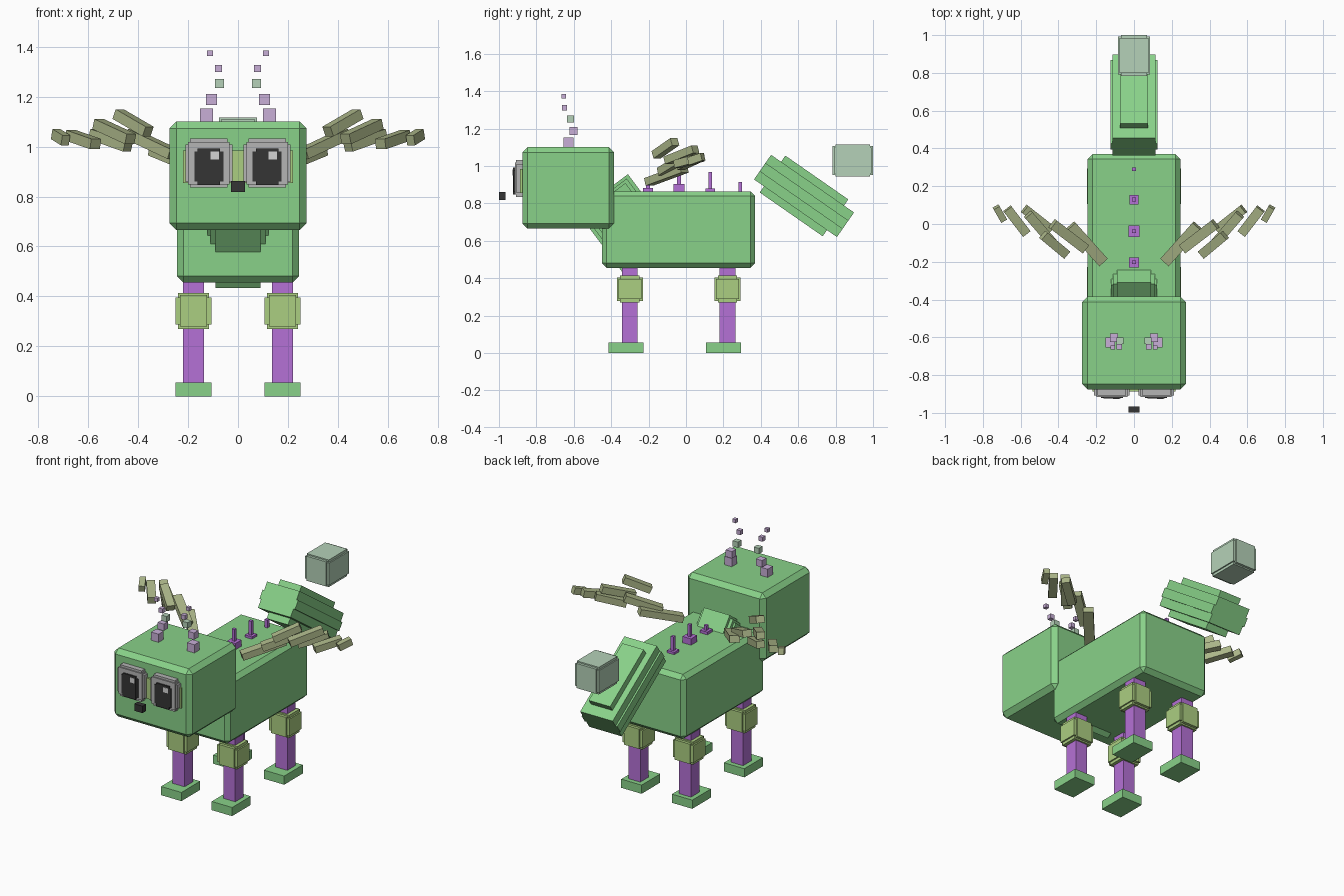
import bpy
from math import atan2
from mathutils import Vector, Matrix

cube = bpy.data.objects.get("Cube")
if cube:
    bpy.data.objects.remove(cube, do_unlink=True)


def material(name, rgb):
    m = bpy.data.materials.new(name)
    m.use_nodes = True
    m.diffuse_color = (*rgb, 1)
    m.node_tree.nodes["Principled BSDF"].inputs["Base Color"].default_value = (*rgb, 1)
    return m


GREEN = material("leaf green", (.25, .64, .25))
PURPLE = material("purple", (.46, .165, .67))
LIME = material("lime", (.41, .62, .22))
OLIVE = material("olive", (.41, .47, .25))
LILAC = material("lilac", (.58, .43, .68))
PALE = material("pale green", (.46, .64, .48))
GREY = material("grey", (.46, .46, .46))
BLACK = material("black", (.035, .035, .035))
GLINT = material("light grey", (.66, .66, .66))


def box(name, mat, center, size, rot=None, chamfer=0):
    """Box of a given size, optionally rotated and chamfered."""
    bpy.ops.mesh.primitive_cube_add(size=1)
    ob = bpy.context.object
    ob.name = name
    ob.data.transform(Matrix.Diagonal((*size, 1)))
    m = rot.to_4x4() if rot else Matrix()
    m.translation = Vector(center)
    ob.matrix_world = m
    ob.data.materials.append(mat)
    if chamfer:
        b = ob.modifiers.new("chamfer", "BEVEL")
        b.width, b.segments = chamfer, 1
    return ob


def stepped(name, mat, center, size, step):
    """Three crossed boxes, each reaching full size along one axis."""
    for axis in range(3):
        s = [d - 2 * step for d in size]
        s[axis] = size[axis]
        s[(axis + 1) % 3] += step
        box(name + "_" + "xyz"[axis], mat, center, s)


def bar(name, mat, start, end, width, thick):
    """Box running from start to end, its flat side facing up."""
    a, b = Vector(start), Vector(end)
    y = (b - a).normalized()
    x = y.cross(Vector((0, 0, 1))).normalized()
    rot = Matrix((x, y, x.cross(y))).transposed()
    return box(name, mat, (a + b) / 2, (width, (b - a).length, thick), rot)


def pitch(dy, dz):
    return Matrix.Rotation(atan2(dz, dy), 3, "X")


# Head and body
box("head", GREEN, (0, -.63, .883), (.55, .49, .435), chamfer=.028)
box("body", GREEN, (0, -.04, .66), (.49, .82, .41), chamfer=.026)

# Slanted neck between them
for width, depth, length in ((.18, .338, .4), (.22, .30, .37), (.245, .26, .34)):
    box("neck", GREEN, (-0, -.326, .695), (width, length, depth), pitch(.6, -.8))

# Layered tail, with a block floating over its end
for width, length, depth in ((.25, .54, .055), (.228, .54, .16), (.15, .41, .24)):
    box("tail", GREEN, (0, .631, .84), (width, length, depth), pitch(.82, -.57))
stepped("tail_block", PALE, (0, .892, 1.03), (.17, .216, .172), .016)

# Legs, knees and feet
for side, sx in (("left", .178), ("right", -.178)):
    for end, y in (("front", -.30), ("hind", .222)):
        n = f"{side}_{end}_"
        box(n + "leg", PURPLE, (sx, y, .26), (.084, .084, .43))
        stepped(n + "knee", LIME, (sx, y, .342), (.143, .14, .144), .018)
        box(n + "foot", GREEN, (sx, y - .022, .028), (.143, .187, .055))

# Eyes on their backing plate, and the floating nose
box("eye_plate", LIME, (0, -.879, .92), (.44, .016, .13))
for side, sx in (("left", .117), ("right", -.117)):
    n = side + "_eye_"
    box(n + "rim_wide", GREY, (sx, -.89, .934), (.188, .036, .15))
    box(n + "rim_tall", GREY, (sx, -.89, .934), (.15, .036, .197))
    box(n + "rim_front", GREY, (sx, -.894, .934), (.165, .042, .17))
    box(n + "pupil", BLACK, (sx, -.905, .92), (.116, .032, .12))
    box(n + "pupil_front", BLACK, (sx, -.906, .92), (.09, .038, .146))
    box(n + "glint", GLINT, (sx + .023, -.924, .965), (.034, .006, .032))
box("nose", BLACK, (0, -.982, .84), (.058, .034, .044))

# Floating cubes above the head: x, y, z, size
HORN = ((.126, -.628, 1.127, .052), (.106, -.602, 1.188, .043), (.074, -.618, 1.252, .036),
        (.078, -.650, 1.312, .028), (.112, -.654, 1.373, .023))
for sx in (1, -1):
    for i, (x, y, z, s) in enumerate(HORN):
        box("horn_cube", PALE if i == 2 else LILAC, (sx * x, y, z), (s, s, s))

# Spikes along the back: y, base width, base top, spike top
for y, w, base, top in ((-.203, .052, .882, .912), (-.038, .06, .905, .98),
                        (.129, .05, .88, .968), (.29, .016, .88, .915)):
    box("spike_base", PURPLE, (0, y, (base + .85) / 2), (w, w, base - .85))
    box("spike", PURPLE, (0, y, (top + .85) / 2), (.02, .02, top - .85))

# Wing feathers: start, end, width
FEATHERS = (((.165, -.2, .915), (.335, -.01, .985), .06),
            ((.26, -.13, .97), (.43, .0, 1.05), .055),
            ((.36, -.16, 1.06), (.48, -.06, 1.13), .05),
            ((.43, -.10, 1.03), (.56, .05, 1.09), .05),
            ((.44, -.03, 1.0), (.58, .08, 1.05), .05),
            ((.57, -.05, 1.01), (.67, .08, 1.045), .05),
            ((.69, .02, 1.025), (.73, .09, 1.05), .036))
for side, sx in (("left", 1), ("right", -1)):
    for a, b, w in FEATHERS:
        bar(side + "_feather", OLIVE, (sx * a[0], *a[1:]), (sx * b[0], *b[1:]), w, .042)
